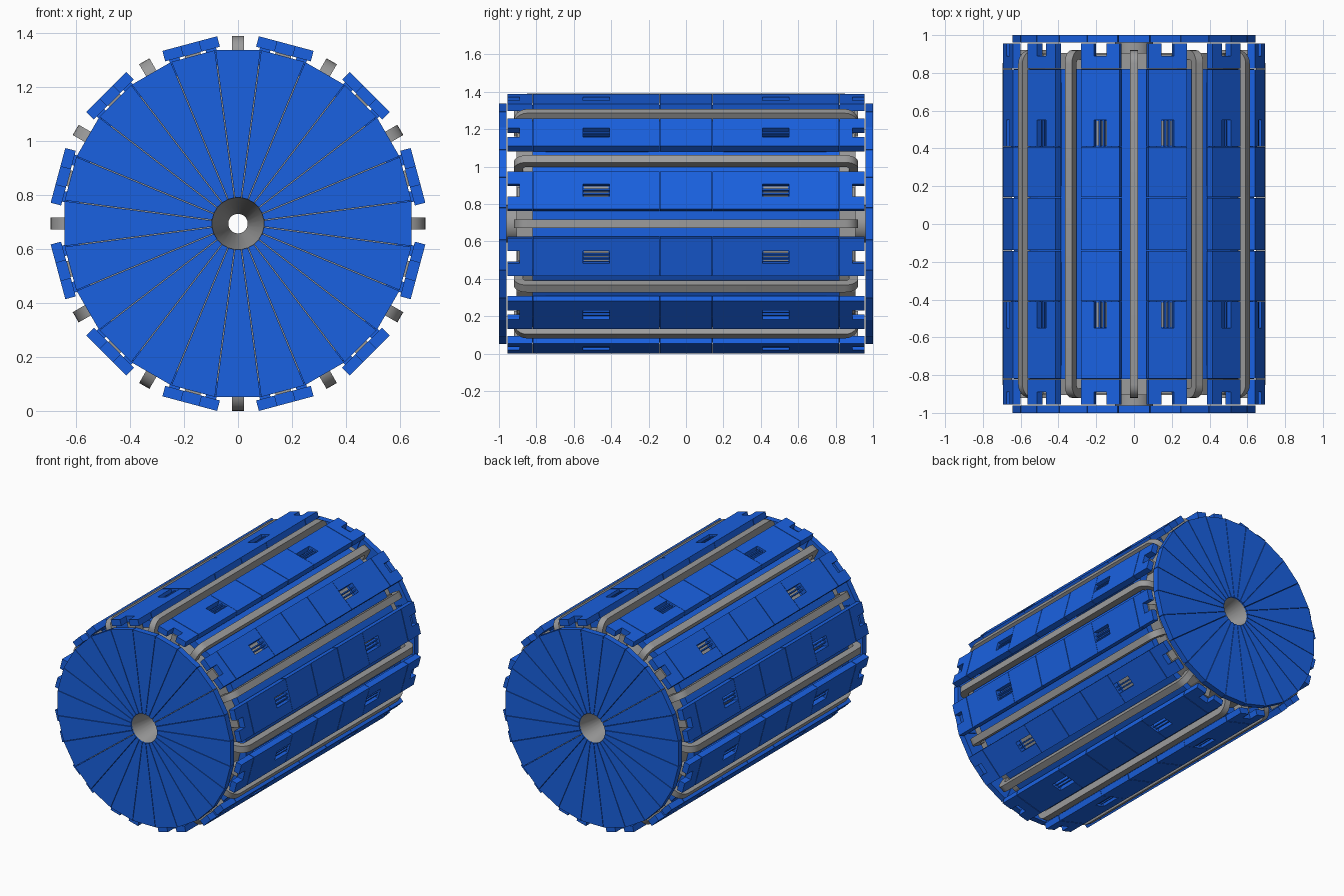
import bpy, bmesh
from math import sin, cos, tan, pi, radians
from mathutils import Matrix, Vector

if "Cube" in bpy.data.objects:
    bpy.data.objects.remove(bpy.data.objects["Cube"])

ZC = 0.695  # height of the drum axis

blue = bpy.data.materials.new("blue")
blue.diffuse_color = (0.01, 0.12, 0.75, 1)
blue.use_nodes = True
blue.node_tree.nodes["Principled BSDF"].inputs["Base Color"].default_value = blue.diffuse_color
grey = bpy.data.materials.new("grey")
grey.diffuse_color = (0.33, 0.33, 0.33, 1)
grey.use_nodes = True
grey.node_tree.nodes["Principled BSDF"].inputs["Base Color"].default_value = grey.diffuse_color


def finish(name, bm, mat, smooth=False):
    bmesh.ops.recalc_face_normals(bm, faces=bm.faces)
    me = bpy.data.meshes.new(name)
    bm.to_mesh(me)
    bm.free()
    me.materials.append(mat)
    ob = bpy.data.objects.new(name, me)
    bpy.context.collection.objects.link(ob)
    if smooth:
        bpy.ops.object.select_all(action='DESELECT')
        ob.select_set(True)
        bpy.context.view_layer.objects.active = ob
        bpy.ops.object.shade_smooth_by_angle(angle=radians(35))
    return ob


def place(angle):
    """Local z = outward from the axis, turned by angle about y."""
    return Matrix.Translation((0, 0, ZC)) @ Matrix.Rotation(angle, 4, 'Y')


def prism(bm, pts, offset, mat):
    """Extrude a flat 3D polygon along offset."""
    a = [bm.verts.new(mat @ Vector(p)) for p in pts]
    b = [bm.verts.new(mat @ (Vector(p) + Vector(offset))) for p in pts]
    bm.faces.new(a)
    bm.faces.new(b[::-1])
    n = len(pts)
    for i in range(n):
        bm.faces.new((a[i], a[(i + 1) % n], b[(i + 1) % n], b[i]))


def box(bm, x0, x1, y0, y1, r0, r1, mat):
    prism(bm, [(x0, y0, r0), (x1, y0, r0), (x1, y1, r0), (x0, y1, r0)], (0, 0, r1 - r0), mat)


def lathe(name, profile, n, mat, smooth=False):
    """Spin a closed (radius, y) profile, flats facing straight up."""
    bm = bmesh.new()
    k = 1 / cos(pi / n)
    rings = []
    for i in range(n):
        m = place((i + 0.5) * 2 * pi / n)
        rings.append([bm.verts.new(m @ Vector((0, y, r * k))) for r, y in profile])
    p = len(profile)
    for i in range(n):
        a, b = rings[i], rings[(i + 1) % n]
        for j in range(p):
            bm.faces.new((a[j], b[j], b[(j + 1) % p], a[(j + 1) % p]))
    return finish(name, bm, mat, smooth)


# drum body, grey inner core and flared centre bore
lathe("drum_body", [(0.1, -0.82), (0.635, -0.82), (0.635, 0.82), (0.1, 0.82)], 24, blue)
lathe("inner_core", [(0.1, -0.905), (0.59, -0.905), (0.59, 0.905), (0.1, 0.905)], 24, grey)
lathe("centre_bore", [(0.1, -0.99), (0.096, -0.99), (0.036, -0.7), (0.036, 0.7),
                      (0.096, 0.99), (0.1, 0.99)], 24, grey, True)

# end discs made of 24 wedges
for name, y in (("front_disc", -1.0), ("back_disc", 0.96)):
    bm = bmesh.new()
    t, g = tan(pi / 24), 0.0015
    for i in range(24):
        prism(bm, [(-0.096 * t + g, y, 0.096), (0.096 * t - g, y, 0.096),
                   (0.643 * t - g, y, 0.643), (-0.643 * t + g, y, 0.643)],
              (0, 0.04, 0), place(i * pi / 12))
    finish(name, bm, blue)

# twelve flat outer panels: tiles, slots and notched ends
W, S, R0, R1, G = 0.105, 0.034, 0.651, 0.691, 0.002
panels, backs = bmesh.new(), bmesh.new()
for i in range(12):
    m = place(radians(15 + 30 * i))
    box(panels, -W, W, -0.14 + G, 0.14 - G, R0, R1, m)
    for s in (-1, 1):
        def part(x0, x1, y0, y1, r0=R0, r1=R1, bm=panels):
            ya, yb = sorted((s * y0, s * y1))
            box(bm, x0, x1, ya, yb, r0, r1, m)
        part(-W, W, 0.14 + G, 0.41 - G)
        part(-W, -S, 0.41, 0.55)
        part(S, W, 0.41, 0.55)
        part(-0.012, -0.004, 0.41, 0.55, R0, 0.68)
        part(0.010, 0.018, 0.41, 0.55, R0, 0.68)
        part(-W, W, 0.55, 0.82 - G)
        part(-W, W, 0.82 + G, 0.89)
        part(-W, -S, 0.89, 0.955)
        part(S, W, 0.89, 0.955)
        # grey plate behind each slot, short stay below each panel end
        part(-S, S, 0.415, 0.545, 0.633, 0.642, backs)
        part(-0.03, 0.03, 0.83, 0.9, 0.58, R0, backs)
        # feet that carry the panel on the drum
        part(-0.09, -0.05, 0.2, 0.75, 0.63, R0)
        part(0.05, 0.09, 0.2, 0.75, 0.63, R0)
finish("outer_panels", panels, blue)
finish("slot_backs", backs, grey)


# twelve long grey handles with rounded corners
def rail(half, top, rad):
    pts = [(-half, 0.55)]
    for c, a0 in ((-1, pi), (1, pi / 2)):
        for k in range(7):
            a = a0 - k * pi / 12
            pts.append((c * (half - rad) + rad * cos(a), top - rad + rad * sin(a)))
    return pts + [(half, 0.55)]


outer, inner = rail(0.92, 0.695, 0.07), rail(0.872, 0.647, 0.025)
bm = bmesh.new()
for i in range(12):
    m = place(radians(30 * i))
    rows = []
    for (yo, ro), (yi, ri) in zip(outer, inner):
        rows.append([bm.verts.new(m @ Vector(v)) for v in
                     ((-0.022, yo, ro), (0.022, yo, ro), (0.022, yi, ri), (-0.022, yi, ri))])
    for a, b in zip(rows, rows[1:]):
        for j in range(4):
            bm.faces.new((a[j], a[(j + 1) % 4], b[(j + 1) % 4], b[j]))
    bm.faces.new(rows[0])
    bm.faces.new(rows[-1])
finish("handles", bm, grey, True)
